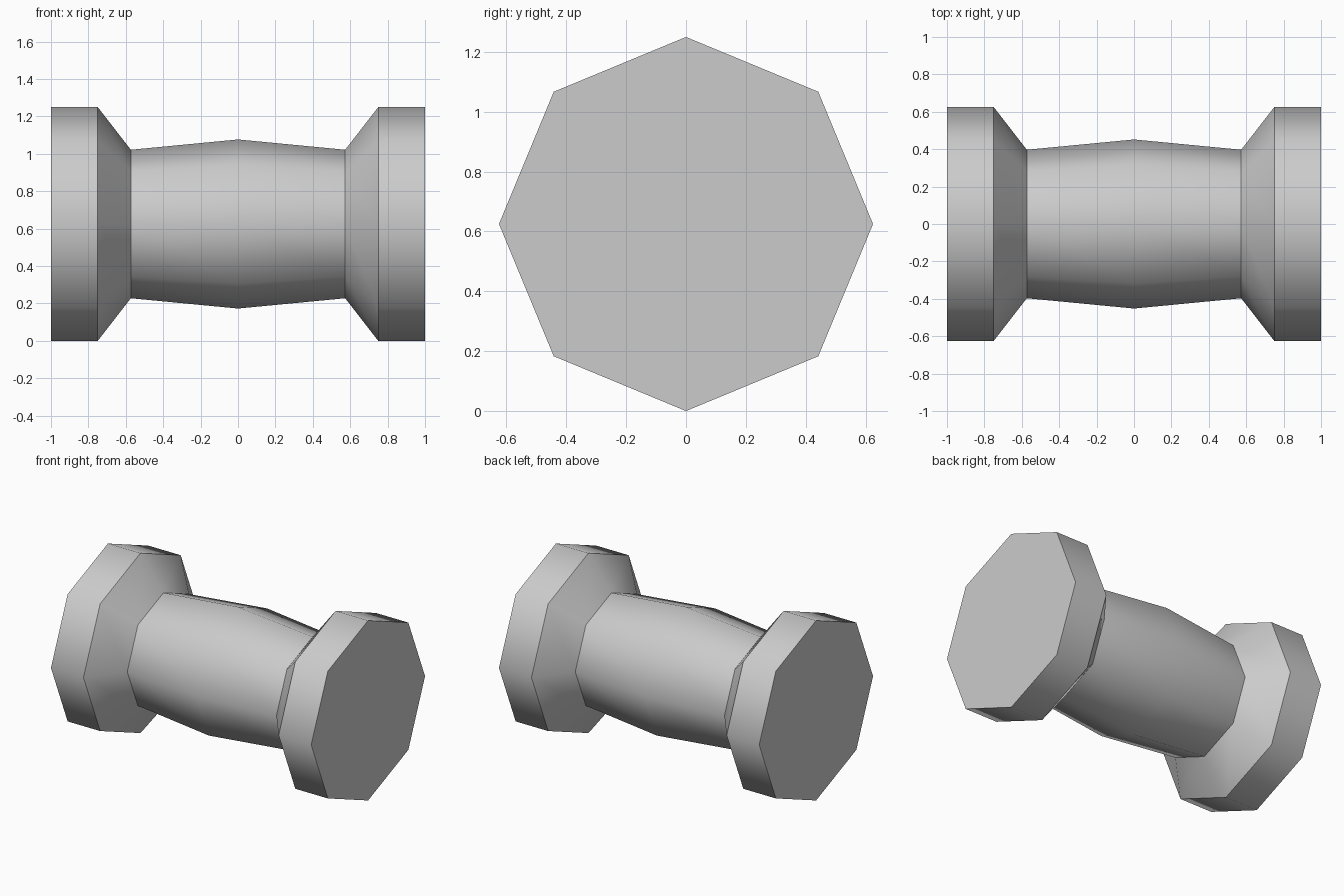
import bpy, bmesh
from math import sin, cos, pi, radians

if "Cube" in bpy.data.objects:
    bpy.data.objects.remove(bpy.data.objects["Cube"])

SIDES = 8
CENTRE_Z = 0.625

# Half profile (x, radius) from the middle of the barrel to the end flange
half = [(0.0, 0.452), (0.573, 0.397), (0.75, 0.625), (1.0, 0.625)]
profile = [(-x, r) for x, r in reversed(half[1:])] + half


def ring(bm, x, radius):
    angles = [2 * pi * i / SIDES for i in range(SIDES)]
    return [bm.verts.new((x, radius * cos(a), CENTRE_Z + radius * sin(a)))
            for a in angles]


# Octagonal spool turned along the x axis
bm = bmesh.new()
rings = [ring(bm, x, r) for x, r in profile]
for a, b in zip(rings, rings[1:]):
    for i in range(SIDES):
        j = (i + 1) % SIDES
        bm.faces.new((a[i], a[j], b[j], b[i]))

# Flat end caps
bm.faces.new(rings[0])
bm.faces.new(rings[-1])
bmesh.ops.recalc_face_normals(bm, faces=bm.faces)

mesh = bpy.data.meshes.new("spool")
bm.to_mesh(mesh)
bm.free()
spool = bpy.data.objects.new("spool", mesh)
bpy.context.collection.objects.link(spool)

# Smooth around the barrel, crisp at the flange rims
bpy.context.view_layer.objects.active = spool
spool.select_set(True)
bpy.ops.object.shade_smooth_by_angle(angle=radians(47))
